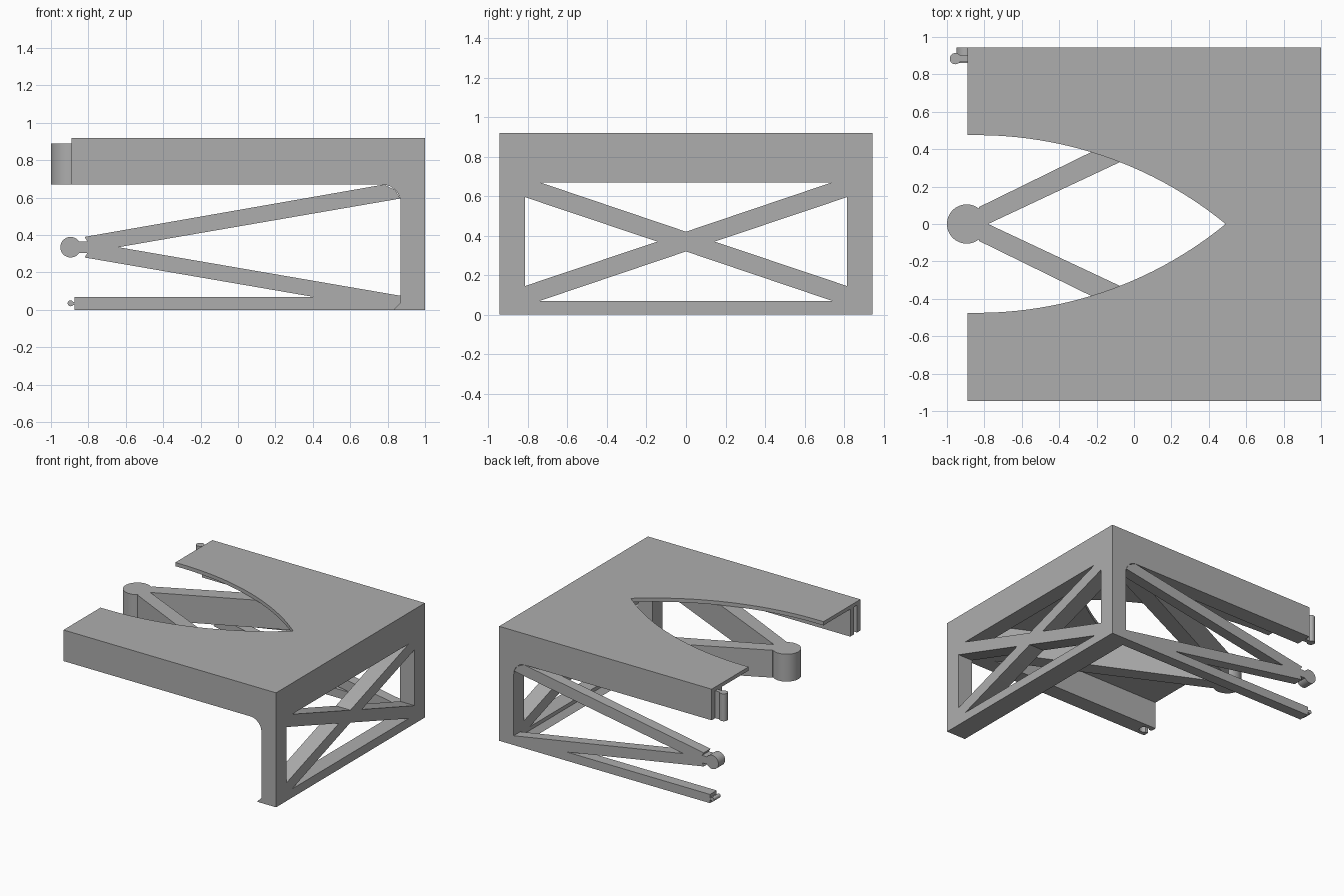
import bpy
import bmesh
from math import sin, cos, pi, radians, sqrt

cube = bpy.data.objects.get("Cube")
if cube:
    bpy.data.objects.remove(cube)

grey = bpy.data.materials.new("plain grey")
grey.use_nodes = True
GREY = (0.42, 0.42, 0.42, 1)
grey.diffuse_color = GREY
grey.node_tree.nodes["Principled BSDF"].inputs["Base Color"].default_value = GREY

HALF, INNER = 0.945, 0.815      # outer and inner faces of the side walls
END, POST = -0.89, 0.87         # open end, and inner face of the closed end
RAIL, DECK, TOP = 0.67, 0.89, 0.92


def prism(name, outline, axis, low, high):
    """Extrude an outline along an axis; outline is (y,z), (x,z) or (x,y)."""
    place = {"x": lambda a, b, t: (t, a, b),
             "y": lambda a, b, t: (a, t, b),
             "z": lambda a, b, t: (a, b, t)}[axis]
    bm = bmesh.new()
    rings = [[bm.verts.new(place(a, b, t)) for a, b in outline] for t in (low, high)]
    bm.faces.new(rings[0])
    bm.faces.new(rings[1])
    n = len(outline)
    for i in range(n):
        j = (i + 1) % n
        bm.faces.new((rings[0][i], rings[0][j], rings[1][j], rings[1][i]))
    bmesh.ops.recalc_face_normals(bm, faces=bm.faces[:])
    mesh = bpy.data.meshes.new(name)
    bm.to_mesh(mesh)
    bm.free()
    mesh.materials.append(grey)
    obj = bpy.data.objects.new(name, mesh)
    bpy.context.collection.objects.link(obj)
    bpy.ops.object.select_all(action="DESELECT")
    obj.select_set(True)
    bpy.context.view_layer.objects.active = obj
    bpy.ops.object.shade_smooth_by_angle(angle=radians(25))
    return obj


def arc(cx, cy, r, start, stop, steps):
    angles = [radians(start + (stop - start) * i / steps) for i in range(steps + 1)]
    return [(cx + r * cos(a), cy + r * sin(a)) for a in angles]


def circle(cx, cy, r, steps=40):
    return arc(cx, cy, r, 0, 360, steps)[:-1]


def box(a0, a1, b0, b1):
    return [(a0, b0), (a1, b0), (a1, b1), (a0, b1)]


def mirrored(points):
    """Close an outline by repeating it across its second coordinate."""
    return points + [(a, -b) for a, b in reversed(points) if abs(b) > 1e-6]


# Top plate with a pointed arch cut out of the open end
radius, spring, tip = 2.1, -0.84, 0.49
arch = [(END, 0.475)]
for i in range(25):
    x = spring + (tip - spring) * i / 24
    arch.append((x, 0.475 - radius + sqrt(radius ** 2 - (x - spring) ** 2)))
arch[-1] = (tip, 0)
prism("top_plate", mirrored([(1, HALF), (END, HALF)] + arch), "z", DECK, TOP)

# Side walls, each with a filleted corner post and a small foot
wall = [(END, DECK), (END, RAIL)] + arc(0.77, 0.57, 0.1, 90, 0, 12)
wall += [(POST, 0.04), (0.83, 0), (1, 0), (1, DECK)]
front_wall = prism("front_wall", wall, "y", -HALF, -INNER)
prism("back_wall", wall, "y", INNER, HALF)

# Socket in the open end of the front wall
keyhole = arc(-0.835, -0.88, 0.036, 145, -145, 24)
keyhole += [(END - 0.02, keyhole[-1][1]), (END - 0.02, keyhole[0][1])]
cutter = prism("socket_cutter", keyhole, "z", RAIL - 0.05, DECK)
cutter.hide_render = True
cutter.hide_set(True)
socket = front_wall.modifiers.new("socket", "BOOLEAN")
socket.operation = "DIFFERENCE"
socket.solver = "EXACT"
socket.object = cutter

# Closed end: top beam, bottom rail and crossed braces
prism("end_top_beam", box(POST, 1, RAIL, DECK), "y", -INNER, INNER)
prism("end_bottom_rail", [(0.83, 0), (1, 0), (1, 0.07), (POST, 0.07), (POST, 0.04)],
      "y", -INNER, INNER)
half_cross = [(0, 0.42), (0.74, RAIL), (INNER, RAIL), (INNER, 0.595), (0.145, 0.37),
              (INNER, 0.145), (INNER, 0.07), (0.74, 0.07), (0, 0.32)]
cross = half_cross + [(-a, b) for a, b in reversed(half_cross) if a > 0]
prism("end_cross_brace", cross, "x", POST, 1)

# Back truss: forked brace, bottom bar and their hinge pins
TRUSS = 0.86
fork = [(-0.82, 0.39), (0.78, RAIL), (0.841, 0.641), (0.867, 0.595), (-0.64, 0.335),
        (POST, 0.075), (POST, 0.07), (0.4, 0.07), (-0.82, 0.28),
        (-0.805, 0.305), (-0.86, 0.305), (-0.86, 0.365), (-0.805, 0.365)]
prism("back_fork_brace", fork, "y", TRUSS, HALF)
prism("back_fork_pin", circle(-0.895, 0.335, 0.055), "y", TRUSS, HALF)
prism("back_bottom_bar", [(-0.875, 0), (0.83, 0), (POST, 0.04), (POST, 0.07), (-0.875, 0.07)],
      "y", TRUSS, HALF)
prism("back_bar_neck", box(-0.89, -0.875, 0.027, 0.043), "y", TRUSS, HALF)
prism("back_bar_pin", circle(-0.895, 0.035, 0.016, 20), "y", TRUSS, HALF)

# Vertical hinge pin on the open end of the back wall
prism("back_wall_neck", box(-0.94, END, 0.868, 0.9), "z", RAIL, DECK)
prism("back_wall_pin", circle(-0.955, 0.884, 0.03, 28), "z", RAIL, DECK)

# Forked arms under the plate, joined at a round hub
arms = [(-0.83, 0.09), (0.65, INNER), (POST, INNER), (POST, 0.775), (-0.78, 0)]
prism("under_plate_arms", mirrored(arms), "z", RAIL, DECK)
prism("arm_hub", circle(-0.895, 0, 0.105, 48), "z", RAIL, DECK)
